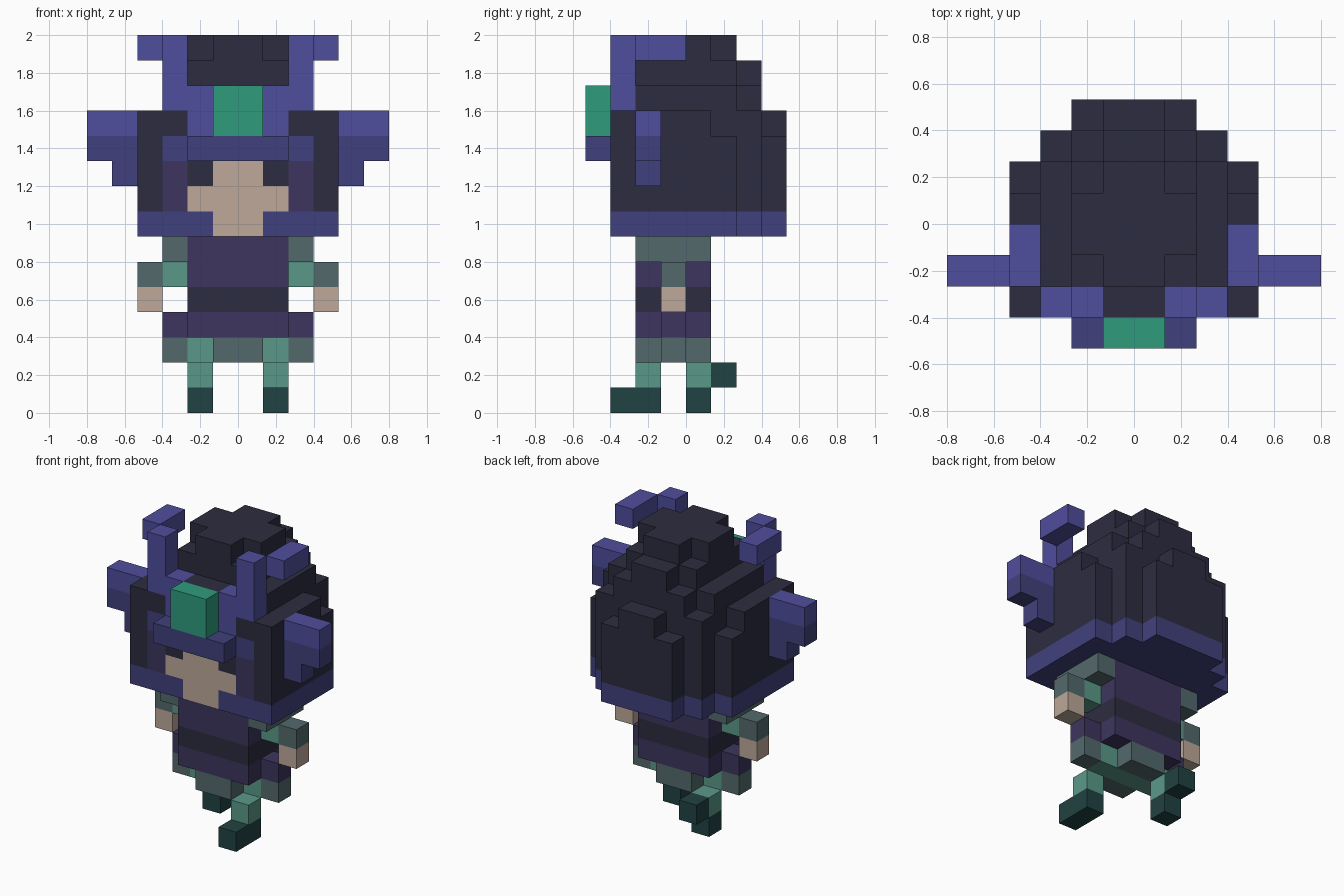
import bpy, bmesh

cube = bpy.data.objects.get("Cube")
if cube:
    bpy.data.objects.remove(cube, do_unlink=True)

U = 2 / 15  # edge of one block


def linear(h):
    def f(c):
        return c / 12.92 if c <= 0.04045 else ((c + 0.055) / 1.055) ** 2.4
    return tuple(f(int(h[i:i + 2], 16) / 255) for i in (0, 2, 4)) + (1.0,)


COLOURS = {
    "bright_indigo": "4F4D9C", "deep_indigo": "40407D", "midnight": "2C2C40",
    "plum": "3D355E", "skin": "BDA898", "grey_teal": "53696C",
    "soft_teal": "5A9988", "dark_teal": "214242", "emerald": "2E9C7C",
}
MATS = {}
for name, code in COLOURS.items():
    m = bpy.data.materials.new(name)
    m.use_nodes = True
    rgba = linear(code)
    m.diffuse_color = rgba
    bsdf = next(n for n in m.node_tree.nodes if n.type == 'BSDF_PRINCIPLED')
    bsdf.inputs["Base Color"].default_value = rgba
    bsdf.inputs["Roughness"].default_value = 0.9
    MATS[name] = m

cells = {}  # block position -> (part, colour)


def part(name, *boxes):
    """Each box is colour, (x0, x1), (y0, y1), (z0, z1) in block units."""
    for colour, xs, ys, zs in boxes:
        for x in range(*xs):
            for y in range(*ys):
                for z in range(*zs):
                    cells[x, y, z] = (name, colour)


def pair(name, *boxes):
    part("left_" + name, *boxes)
    part("right_" + name, *[(c, (-xs[1], -xs[0]), ys, zs) for c, xs, ys, zs in boxes])


# Legs in mid stride
part("left_leg", ("dark_teal", (1, 2), (-3, -1), (0, 1)),
     ("soft_teal", (1, 2), (-2, -1), (1, 2)))
part("right_leg", ("dark_teal", (-2, -1), (0, 1), (0, 1)),
     ("dark_teal", (-2, -1), (1, 2), (1, 2)),
     ("soft_teal", (-2, -1), (0, 1), (1, 2)))

# Skirt and torso
part("skirt", ("grey_teal", (-1, 1), (-2, 1), (2, 3)),
     ("grey_teal", (-3, 3), (-1, 0), (2, 3)),
     ("soft_teal", (-2, 2), (-1, 0), (2, 3)),
     ("plum", (-3, 3), (-1, 0), (3, 4)))
part("torso", ("plum", (-2, 2), (-2, 1), (3, 7)),
     ("midnight", (-2, 2), (-2, 1), (4, 5)))

# Arms
pair("arm", ("grey_teal", (2, 3), (-2, 1), (6, 7)),
     ("soft_teal", (2, 3), (-1, 0), (5, 6)),
     ("grey_teal", (3, 4), (-1, 0), (5, 6)),
     ("skin", (3, 4), (-1, 0), (4, 5)))

# Hair: stepped footprint, narrowing towards the crown
for half, back, top in ((4, 2, 11), (3, 3, 12), (2, 4, 11), (1, 4, 12)):
    part("hair", ("midnight", (-half, half), (-3, back), (7, top)))
part("hair", ("midnight", (-4, 4), (-3, 1), (11, 12)),
     ("midnight", (-3, 3), (-2, 2), (12, 13)),
     ("midnight", (-2, 2), (-2, 3), (12, 13)),
     ("midnight", (-2, 2), (-3, -2), (12, 13)),
     ("midnight", (-2, 2), (-2, 2), (13, 14)),
     ("midnight", (-1, 1), (-2, 3), (13, 14)),
     ("midnight", (-2, 2), (-1, 1), (14, 15)),
     ("midnight", (-1, 1), (-2, 2), (14, 15)))
for half, back in ((4, 2), (3, 3), (2, 4)):
    part("hair_hem", ("deep_indigo", (-half, half), (-3, back), (7, 8)))

# Face
part("face", ("plum", (-3, 3), (-3, -2), (8, 10)),
     ("midnight", (-2, 2), (-3, -2), (9, 10)),
     ("skin", (-1, 1), (-3, -2), (7, 10)),
     ("skin", (-2, 2), (-3, -2), (8, 9)))

# Headdress
part("brow_band", ("deep_indigo", (-3, 3), (-3, -2), (10, 11)),
     ("deep_indigo", (-2, 2), (-4, -3), (10, 11)))
part("gem", ("emerald", (-1, 1), (-4, -3), (11, 13)))
pair("gem_setting", ("bright_indigo", (1, 2), (-3, -2), (11, 13)))
pair("horn", ("bright_indigo", (2, 3), (-3, -2), (12, 15)),
     ("bright_indigo", (3, 4), (-2, 0), (14, 15)))
pair("wing", ("bright_indigo", (4, 6), (-2, -1), (11, 12)),
     ("deep_indigo", (4, 6), (-2, -1), (10, 11)),
     ("deep_indigo", (4, 5), (-2, -1), (9, 10)))


# Turn each part's blocks into a mesh of its outer faces
def build(name):
    mine = {p: c for p, (n, c) in cells.items() if n == name}
    used = sorted(set(mine.values()))
    bm = bmesh.new()
    verts = {}

    def vert(p):
        if p not in verts:
            verts[p] = bm.verts.new([v * U for v in p])
        return verts[p]

    for pos, colour in mine.items():
        for axis in range(3):
            for side in (0, 1):
                near = list(pos)
                near[axis] += 2 * side - 1
                if tuple(near) in cells:
                    continue
                b, c = (axis + 1) % 3, (axis + 2) % 3
                loop = []
                for db, dc in ((0, 0), (1, 0), (1, 1), (0, 1)):
                    q = list(pos)
                    q[axis] += side
                    q[b] += db
                    q[c] += dc
                    loop.append(vert(tuple(q)))
                face = bm.faces.new(loop if side else loop[::-1])
                face.material_index = used.index(colour)
    bmesh.ops.dissolve_limit(bm, angle_limit=0.01, verts=bm.verts[:],
                             edges=bm.edges[:], delimit={'MATERIAL'})
    mesh = bpy.data.meshes.new(name)
    bm.to_mesh(mesh)
    bm.free()
    for colour in used:
        mesh.materials.append(MATS[colour])
    bpy.context.collection.objects.link(bpy.data.objects.new(name, mesh))


for part_name in sorted({n for n, _ in cells.values()}):
    build(part_name)
